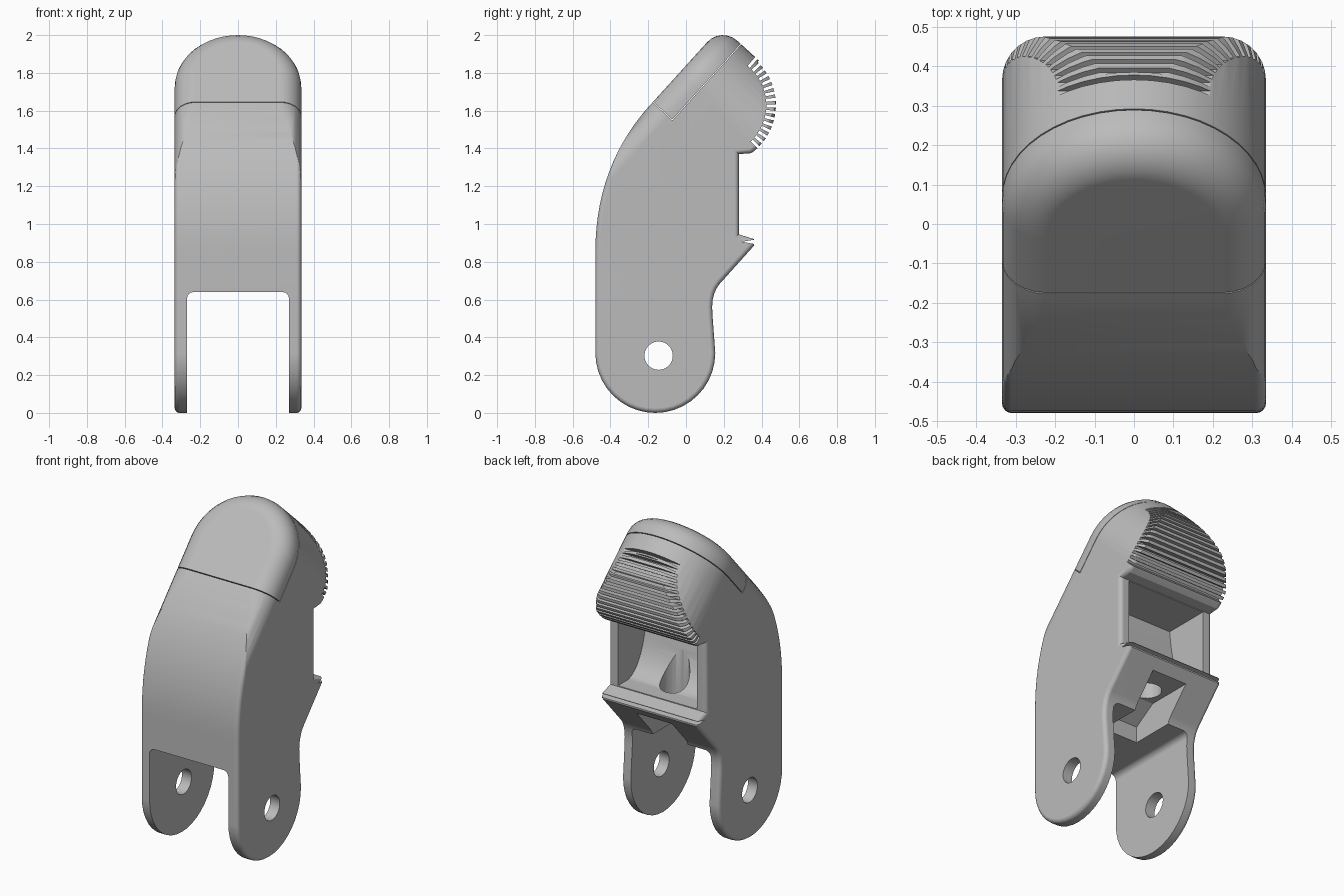
import bpy, bmesh
from math import cos, sin, pi, radians
from mathutils import Vector, Matrix

old = bpy.data.objects.get("Cube")
if old:
    bpy.data.objects.remove(old)

HALF = 0.335                       # half width of the finger
TIP = Vector((0.671, 0.741))       # (y, z) direction the fingertip points
OUT = Vector((-0.741, 0.671))      # (y, z) normal of the sloped front

grey = bpy.data.materials.new("plain_grey")
grey.use_nodes = True
grey.diffuse_color = (0.5, 0.5, 0.5, 1)
grey.node_tree.nodes["Principled BSDF"].inputs["Base Color"].default_value = (0.5, 0.5, 0.5, 1)


def arc(cy, cz, r, a0, a1, n):
    angles = [radians(a0 + (a1 - a0) * i / n) for i in range(n + 1)]
    return [(cy + r * cos(a), cz + r * sin(a)) for a in angles]


def bezier(a, b, c, n):
    a, b, c = Vector(a), Vector(b), Vector(c)
    ts = [i / n for i in range(n + 1)]
    return [tuple(a * (1 - t) ** 2 + b * 2 * t * (1 - t) + c * t * t) for t in ts]


def tilted(d, n):
    return tuple(TIP * d + OUT * n)


def make_object(name, bm):
    bmesh.ops.recalc_face_normals(bm, faces=bm.faces)
    mesh = bpy.data.meshes.new(name)
    bm.to_mesh(mesh)
    bm.free()
    mesh.materials.append(grey)
    obj = bpy.data.objects.new(name, mesh)
    bpy.context.collection.objects.link(obj)
    return obj


def add_prism(bm, base, offset, bevel_base=0, bevel_top=0, segments=4):
    """Extrude a closed outline and round the chosen rims."""
    face = bm.faces.new([bm.verts.new(p) for p in base])
    new = bmesh.ops.extrude_face_region(bm, geom=[face], use_keep_orig=True)["geom"]
    top = [g for g in new if isinstance(g, bmesh.types.BMFace) and len(g.verts) == len(base)
           and not set(g.verts) & set(face.verts)][0]
    bmesh.ops.translate(bm, verts=top.verts[:], vec=offset)
    bmesh.ops.recalc_face_normals(bm, faces=bm.faces)
    for rim, size in ((face, bevel_base), (top, bevel_top)):
        if size:
            bmesh.ops.bevel(bm, geom=rim.edges[:], offset=size, segments=segments,
                            profile=0.5, affect='EDGES', clamp_overlap=False)


def side_prism(name, outline, half=1.0, bevel=0):
    bm = bmesh.new()
    add_prism(bm, [(-half, y, z) for y, z in outline], (2 * half, 0, 0), bevel, bevel)
    return make_object(name, bm)


def combine(target, tool, operation='DIFFERENCE'):
    mod = target.modifiers.new(operation, 'BOOLEAN')
    mod.operation, mod.solver, mod.object = operation, 'EXACT', tool
    bpy.context.view_layer.objects.active = target
    bpy.ops.object.modifier_apply(modifier=mod.name)
    bpy.data.objects.remove(tool)


# Side profile: leg end, shelf, window recess, pad, sloped tip and curved front
profile = arc(-0.1625, 0.3175, 0.3175, 180, 360, 20)
profile += bezier((0.14, 0.52), (0.13, 0.63), (0.18, 0.685), 5)
profile += [(0.36, 0.885), (0.36, 0.92), (0.28, 0.945), (0.28, 1.37), (0.345, 1.375)]
profile += arc(0.16, 1.63, 0.316, -49, 46, 20)
profile += [(0.42, 1.92), tilted(1.75, 1.235)]
profile += bezier((-0.19, 1.63), (-0.48, 1.31), (-0.48, 0.85), 14)
finger = side_prism("finger_body", profile, HALF, 0.025)

# Rounded dome outline of the tip, swept along the slope normal
dome = [(HALF * cos(a), 1.308 + HALF * sin(a)) for a in [pi * i / 24 for i in range(25)]]
dome += [(-HALF, -1.5), (HALF, -1.5)]
bm = bmesh.new()
back = OUT * -3
add_prism(bm, [(x, *tilted(d, 1.235)) for x, d in dome], (0, back.x, back.y), 0.112, 0, 6)
combine(finger, make_object("dome_cutter", bm), 'INTERSECT')

# Rounded plan outline softens the pad corners
plan = []
for sx, a0 in ((1, 0), (-1, 90)):
    plan += arc(sx * (HALF - 0.11), 0.366, 0.11, a0, a0 + 90, 7)
plan += [(-HALF, -0.6), (HALF, -0.6)]
bm = bmesh.new()
add_prism(bm, [(x, y, -0.5) for x, y in plan], (0, 0, 3))
combine(finger, make_object("plan_cutter", bm), 'INTERSECT')

# Gap between the two legs, with rounded upper corners
gap = [(-0.27, -0.2), (0.27, -0.2)]
gap += arc(0.235, 0.605, 0.035, 0, 90, 4) + arc(-0.235, 0.605, 0.035, 90, 180, 4)
bm = bmesh.new()
add_prism(bm, [(x, -1, z) for x, z in gap], (0, 2, 0))
combine(finger, make_object("gap_cutter", bm))

# Hinge pin holes
combine(finger, side_prism("pin_cutter", arc(-0.145, 0.303, 0.075, 0, 350, 35)))

# Window cavity with a concave front wall
cavity = [(0.6, 0.95)] + bezier((0.18, 0.95), (0.02, 0.99), (-0.01, 1.365), 10) + [(0.6, 1.365)]
combine(finger, side_prism("cavity_cutter", cavity, 0.27))

# Pocket under the shelf and the round hole through the shelf
pocket = [(-0.12, 0.5), (-0.12, 0.74), (0.02, 0.83), (0.4, 0.83), (0.4, 0.5)]
combine(finger, side_prism("pocket_cutter", pocket, 0.12))
bm = bmesh.new()
add_prism(bm, [(x, y, 0.75) for x, y in arc(0, 0.11, 0.085, 0, 345, 23)], (0, 0, 0.4))
combine(finger, make_object("hole_cutter", bm))

# Notch along the shelf edge
combine(finger, side_prism("notch_cutter", [(0.38, 0.92), (0.295, 0.906), (0.38, 0.891)]))

# Grip grooves fanned across the pad
bm = bmesh.new()
for i in range(16):
    angle = radians(-45 + 6.3 * i)
    place = (Matrix.Translation((0, 0.16, 1.63)) @ Matrix.Rotation(angle, 4, 'X')
             @ Matrix.Translation((0, 0.345, 0)) @ Matrix.Diagonal((1, 0.16, 0.016, 1)))
    bmesh.ops.create_cube(bm, size=1, matrix=place)
combine(finger, make_object("groove_cutter", bm))

# Fine seam around the front tip cover
seam = [(1.1, 1.4), (1.1, 1.093), (2, 1.093), (2, 1.097), (1.104, 1.097), (1.104, 1.4)]
combine(finger, side_prism("seam_cutter", [tilted(d, n) for d, n in seam]))

# Smooth shading with crisp edges
bpy.ops.object.select_all(action='DESELECT')
finger.select_set(True)
bpy.context.view_layer.objects.active = finger
bpy.ops.object.shade_smooth_by_angle(angle=radians(30))
weighted = finger.modifiers.new("weighted_normals", 'WEIGHTED_NORMAL')
weighted.keep_sharp = True
